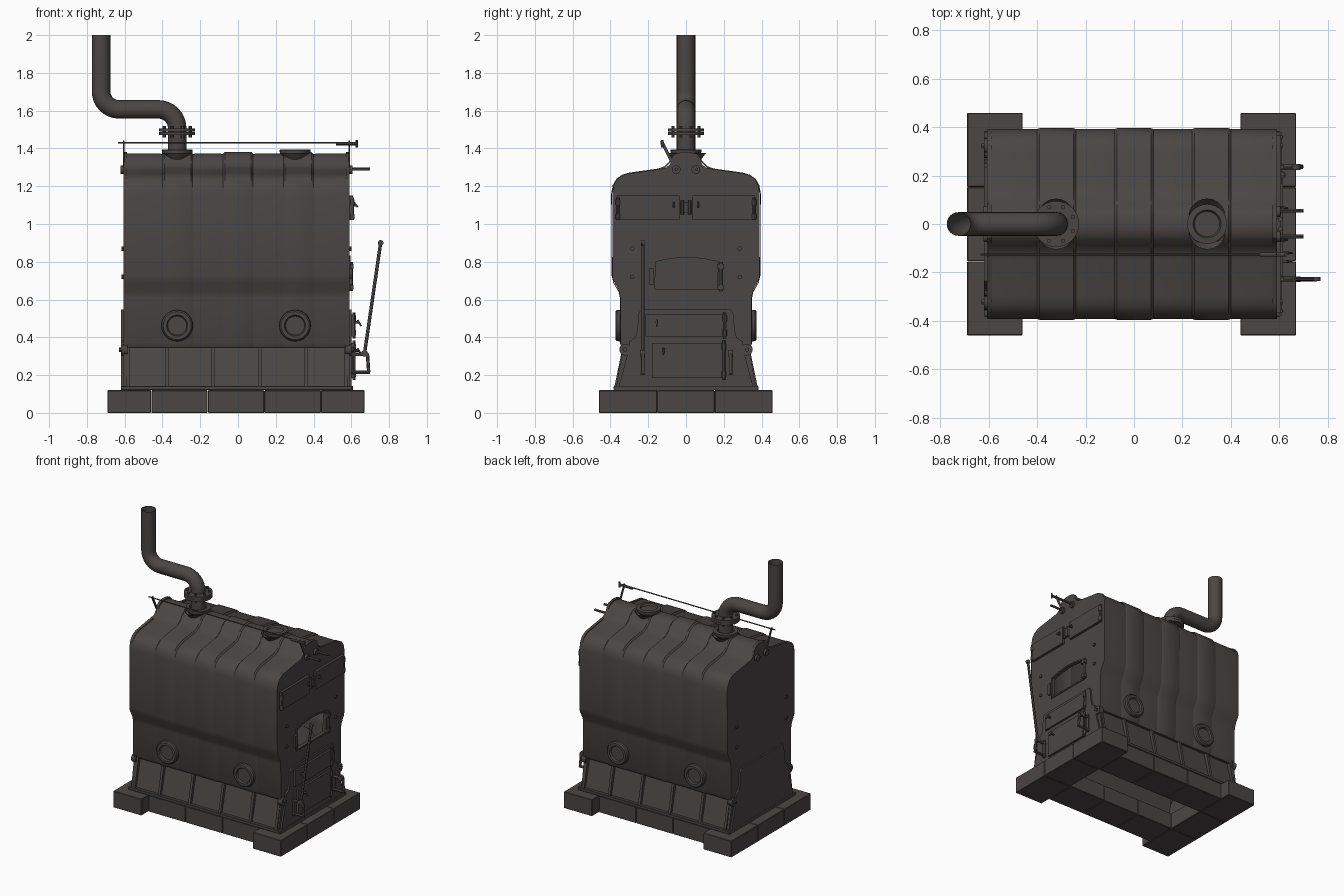
import bpy, bmesh, math
from mathutils import Vector

if "Cube" in bpy.data.objects:
    bpy.data.objects.remove(bpy.data.objects["Cube"])

def material(name, col):
    m = bpy.data.materials.new(name)
    m.diffuse_color = (*col, 1)
    m.use_nodes = True
    m.node_tree.nodes["Principled BSDF"].inputs["Base Color"].default_value = m.diffuse_color
    return m

IRON = material("dark iron", (0.068, 0.061, 0.058))

def finish(name, bm, bevel=0, solid=0):
    bmesh.ops.recalc_face_normals(bm, faces=bm.faces)
    me = bpy.data.meshes.new(name)
    bm.to_mesh(me)
    bm.free()
    ob = bpy.data.objects.new(name, me)
    bpy.context.collection.objects.link(ob)
    me.materials.append(IRON)
    if solid:
        ob.modifiers.new("thickness", 'SOLIDIFY').thickness = solid
    if bevel:
        b = ob.modifiers.new("edges", 'BEVEL')
        b.width, b.segments = bevel, 1
    return ob

def loft_x(name, stations, caps=True, **kw):
    """Skin a list of (x, yz-profile) stations."""
    bm = bmesh.new()
    rings = [[bm.verts.new((x, y, z)) for y, z in prof] for x, prof in stations]
    n = len(rings[0])
    for a, b in zip(rings, rings[1:]):
        for i in range(n):
            j = (i + 1) % n
            bm.faces.new((a[i], a[j], b[j], b[i]))
    if caps:
        bm.faces.new(rings[0])
        bm.faces.new(rings[-1])
    return finish(name, bm, **kw)

def prism(name, prof, x0, x1, **kw):
    return loft_x(name, [(x0, prof), (x1, prof)], **kw)

def box(name, x0, x1, y0, y1, z0, z1, bevel=0.0):
    return prism(name, [(y0, z0), (y1, z0), (y1, z1), (y0, z1)], x0, x1, bevel=bevel)

def lathe(name, prof, loc, axis=(0, 0, 1), n=32):
    """Revolve (radius, height) points around an axis; zero radius closes the end."""
    bm = bmesh.new()
    q = Vector((0, 0, 1)).rotation_difference(Vector(axis))
    rings = [[bm.verts.new(Vector(loc) + q @ Vector((r * math.cos(2 * math.pi * k / n),
              r * math.sin(2 * math.pi * k / n), h))) for k in range(n)] for r, h in prof]
    for a, b in zip(rings, rings[1:]):
        for k in range(n):
            bm.faces.new((a[k], a[(k + 1) % n], b[(k + 1) % n], b[k]))
    bmesh.ops.remove_doubles(bm, verts=bm.verts, dist=1e-5)
    return finish(name, bm)

def rod(name, p, q, r, n=12):
    d = Vector(q) - Vector(p)
    return lathe(name, [(0, 0), (r, 0), (r, d.length), (0, d.length)], p, d.normalized(), n)

def both(half):
    """Mirror a half profile (bottom to top) in y."""
    return half + [(-y, z) for y, z in reversed(half) if y > 1e-6]

# brick foundation
for x0 in (-0.69, 0.44):
    for k in range(3):
        y = -0.46 + k * 0.3067
        box("end_brick", x0, x0 + 0.23, y, y + 0.3057, 0, 0.12, 0.003)
for s in (-1, 1):
    for k in range(3):
        x = -0.459 + k * 0.3
        a, b = sorted((s * 0.15, s * 0.38))
        box("side_brick", x, x + 0.298, a, b, 0, 0.12, 0.003)

# ash pit casing with ribs and foot flange
FRONT, BACK = 0.585, -0.605
for s in (-1, 1):
    prism("ash_pit_wall", [(s * 0.365, 0.125), (s * 0.308, 0.36), (s * 0.296, 0.36), (s * 0.353, 0.125)],
          BACK, FRONT)
    for x in (-0.58, -0.375, -0.13, 0.115, 0.36, 0.57):
        prism("ash_pit_rib", [(s * 0.382, 0.125), (s * 0.335, 0.35), (s * 0.30, 0.35), (s * 0.355, 0.125)],
              x - 0.009, x + 0.009)
    a, b = sorted((s * 0.34, s * 0.383))
    box("foot_flange", -0.62, 0.605, a, b, 0.12, 0.142, 0.003)
box("back_foot", -0.62, -0.59, -0.38, 0.38, 0.12, 0.142)
box("front_foot", 0.58, 0.61, -0.38, 0.38, 0.12, 0.142)

# boiler body built from alternating raised and lowered cast sections
def body_profile(d):
    side = [(0.30, 0.352), (0.338, 0.345), (0.35, 0.37), (0.35, 0.61), (0.356, 0.64), (0.385, 0.69),
            (0.394, 0.73), (0.396, 1.16), (0.388, 1.205), (0.37, 1.237), (0.34, 1.26), (0.30, 1.272)]
    crown = [(0.15, 1.293), (0.115, 1.305), (0.09, 1.328), (0.068, 1.358), (0.04, 1.376), (0.012, 1.38)]
    return both([(y - d * 0.4, z - d * (z > 1.2)) for y, z in side] + [(y, z - d) for y, z in crown])

seams = [-0.602, -0.4, -0.24, -0.08, 0.08, 0.24, 0.4, 0.59]
for i, (a, b) in enumerate(zip(seams, seams[1:])):
    d = 0 if i % 2 else 0.008
    loft_x("boiler_section", [(a, body_profile(0.010)), (a + 0.01, body_profile(d)),
                              (b - 0.01, body_profile(d)), (b, body_profile(0.010))], caps=False)

# end plates, the front one with an arched fire opening
end_half = [(0.37, 0.13), (0.337, 0.335), (0.347, 0.36), (0.348, 0.61), (0.355, 0.645), (0.388, 0.71),
            (0.39, 1.17), (0.38, 1.213), (0.36, 1.242), (0.32, 1.265), (0.11, 1.296), (0.085, 1.315),
            (0.076, 1.35), (0.055, 1.372), (0.02, 1.38)]
prism("back_plate", both(end_half), -0.607, -0.587)
plate = prism("front_plate", both(end_half), 0.572, 0.59)

def arch(w, z0, z1, rise):
    return [(-w, z0), (w, z0)] + [(w * math.cos(math.pi * k / 12) + 0.005,
            z1 + rise * (1 - math.cos(math.pi * k / 12) ** 2)) for k in range(13)]

cutter = prism("fire_opening_cutter", arch(0.165, 0.655, 0.80, 0.022), 0.54, 0.65)
cutter.hide_render = True
cutter.hide_set(True)
cut = plate.modifiers.new("opening", 'BOOLEAN')
cut.object, cut.solver = cutter, 'EXACT'
inner, outer = arch(0.165, 0.655, 0.80, 0.022), arch(0.175, 0.645, 0.808, 0.024)
loft_x("fire_opening_rim", [(0.57, inner), (0.596, inner), (0.596, outer), (0.585, outer)], caps=False)

# lower panels, round ears and bolts at both ends
panel = both([(0.355, 0.142), (0.302, 0.34), (0.298, 0.38), (0.268, 0.40), (0.258, 0.44),
              (0.25, 0.53), (0.235, 0.548)])
for x0, s in ((0.588, 1), (-0.605, -1)):
    prism("ash_panel", panel, *sorted((x0, x0 + s * 0.014)))
    for t in (-1, 1):
        rod("ear", (x0 - s * 0.02, t * 0.322, 0.335), (x0 + s * 0.014, t * 0.322, 0.335), 0.031, 20)
        rod("ear_bolt", (x0, t * 0.322, 0.335), (x0 + s * 0.026, t * 0.322, 0.335), 0.012, 6)
        for z in (0.72, 0.87):
            rod("plate_bolt", (x0 - s * 0.005, t * 0.285, z), (x0 + s * 0.012, t * 0.285, z), 0.012, 8)
        rod("crown_bolt", (x0 - s * 0.005, t * 0.052, 1.288), (x0 + s * 0.018, t * 0.052, 1.288), 0.023, 16)

# upper cleaning doors with hinges and knobs
for s in (-1, 1):
    a, b = sorted((s * 0.035, s * 0.365))
    box("cleaning_door", 0.588, 0.608, a, b, 1.02, 1.15)
    rod("door_hinge", (0.607, s * 0.36, 1.02), (0.607, s * 0.36, 1.14), 0.007)
    for z in (1.04, 1.115):
        rod("door_hinge_knuckle", (0.605, s * 0.36, z - 0.014), (0.605, s * 0.36, z + 0.014), 0.012)
    rod("door_latch", (0.605, s * 0.02, 1.05), (0.605, s * 0.02, 1.125), 0.010)
    rod("door_knob", (0.6, s * 0.065, 1.1), (0.627, s * 0.065, 1.1), 0.007)
    rod("door_handle", (0.612, s * 0.065, 1.115), (0.634, s * 0.065, 1.09), 0.005)
box("latch_block", 0.588, 0.608, -0.025, 0.025, 1.06, 1.115)

# ash doors with hinges and handles
for y0, y1, z0, z1 in ((-0.215, 0.205, 0.405, 0.52), (-0.18, 0.2, 0.185, 0.37)):
    box("ash_door", 0.6, 0.616, y0, y1, z0, z1)
    rod("ash_door_hinge", (0.614, y1, z0 - 0.012), (0.614, y1, z1 + 0.012), 0.008)
    for z in (z0 + 0.02, z1 - 0.02):
        rod("ash_hinge_knuckle", (0.614, y1, z - 0.015), (0.614, y1, z + 0.015), 0.012)
    zm = z1 - 0.04
    rod("ash_door_knob", (0.61, y0 + 0.06, zm), (0.64, y0 + 0.06, zm), 0.007)
    rod("ash_door_handle", (0.633, y0 + 0.06, zm + 0.012), (0.652, y0 + 0.06, zm - 0.02), 0.005)

# fire opening hinge and latch
rod("fire_hinge", (0.6, 0.185, 0.645), (0.6, 0.185, 0.8), 0.009)
for z in (0.665, 0.775):
    box("fire_hinge_lug", 0.585, 0.612, 0.165, 0.2, z - 0.013, z + 0.013)
box("fire_latch", 0.585, 0.605, -0.197, -0.172, 0.68, 0.765)

# grate shaking linkage on both sides and one long lever
for y in (-0.228, 0.236):
    rod("link_upper", (0.59, y, 0.31), (0.68, y, 0.31), 0.010)
    rod("link_bar", (0.685, y, 0.315), (0.692, y, 0.215), 0.009)
    rod("link_lower", (0.6, y, 0.215), (0.698, y, 0.215), 0.009)
    rod("link_guide", (0.612, y, 0.2), (0.612, y, 0.33), 0.009)
    rod("link_joint", (0.67, y - 0.012, 0.315), (0.67, y + 0.012, 0.315), 0.018)
rod("lever", (0.67, -0.228, 0.315), (0.755, -0.228, 0.9), 0.009)
rod("lever_eye", (0.755, -0.236, 0.9), (0.755, -0.22, 0.9), 0.015, 16)

# top control rod, cranks and pegs
rod("control_rod", (-0.635, -0.126, 1.43), (0.62, -0.126, 1.43), 0.004)
rod("control_grip", (0.52, -0.126, 1.425), (0.63, -0.126, 1.425), 0.009)
rod("control_stop", (0.628, -0.126, 1.405), (0.628, -0.126, 1.445), 0.006)
for x in (-0.605, 0.589):
    prism("crank", [(-0.045, 1.288), (-0.122, 1.442), (-0.137, 1.436), (-0.06, 1.282)], x - 0.003, x + 0.003)
for y in (-0.052, 0.055):
    rod("peg", (0.58, y, 1.29), (0.70, y, 1.29), 0.008)

# pipe sockets: two on top, two on each side
for x in (-0.322, 0.302):
    lathe("top_socket", [(0.025, -0.085), (0.08, -0.022), (0.082, 0), (0.058, 0.002), (0.052, -0.012),
                         (0, -0.012)], (x, 0, 1.393))
    # tapered web carrying the socket down the crown
    for s in (-1, 1):
        lathe("socket_web", [(0.02, -0.075), (0.075, 0)], (x, s * 0.03, 1.375))
        lathe("side_socket", [(0.084, 0), (0.082, 0.02), (0.074, 0.028), (0.056, 0.028), (0.05, 0.016),
                              (0, 0.016)], (x, s * 0.346, 0.462), (0, s, 0))

# bolted flange
for z in (1.47, 1.489):
    lathe("pipe_flange", [(0.04, 0), (0.095, 0), (0.095, 0.0175), (0.04, 0.0175)], (-0.322, 0, z))
for k in range(8):
    a = math.pi * (k + 0.5) / 4
    x, y = -0.322 + 0.075 * math.cos(a), 0.075 * math.sin(a)
    rod("flange_bolt", (x, y, 1.458), (x, y, 1.52), 0.009, 6)

# bent outlet pipe swept along a path with an open top
def arc(cx, cz, r, a0, a1):
    return [(cx + r * math.cos(math.radians(a0 + (a1 - a0) * k / 8)),
             cz + r * math.sin(math.radians(a0 + (a1 - a0) * k / 8))) for k in range(9)]

path = [(-0.322, 1.37)] + arc(-0.422, 1.507, 0.1, 0, 90) + arc(-0.63, 1.702, 0.095, 270, 180) + [(-0.725, 2.0)]
bm = bmesh.new()
rings = []
for i, (x, z) in enumerate(path):
    p, q = path[max(i - 1, 0)], path[min(i + 1, len(path) - 1)]
    t = Vector((q[0] - x, 0, q[1] - z)).normalized() + Vector((x - p[0], 0, z - p[1])).normalized()
    side = Vector((0, 1, 0)).cross(t.normalized())
    rings.append([bm.verts.new(Vector((x, 0, z)) + 0.049 * (math.cos(a) * side + math.sin(a) * Vector((0, 1, 0))))
                  for a in (2 * math.pi * k / 24 for k in range(24))])
for a, b in zip(rings, rings[1:]):
    for k in range(24):
        bm.faces.new((a[k], a[(k + 1) % 24], b[(k + 1) % 24], b[k]))
finish("outlet_pipe", bm)

# smooth shading on curved parts, flat on bevelled blocks
for ob in bpy.data.objects:
    ob.select_set(ob is not cutter and not any(m.type == 'BEVEL' for m in ob.modifiers))
bpy.context.view_layer.objects.active = plate
bpy.ops.object.shade_smooth_by_angle(angle=math.radians(30))
